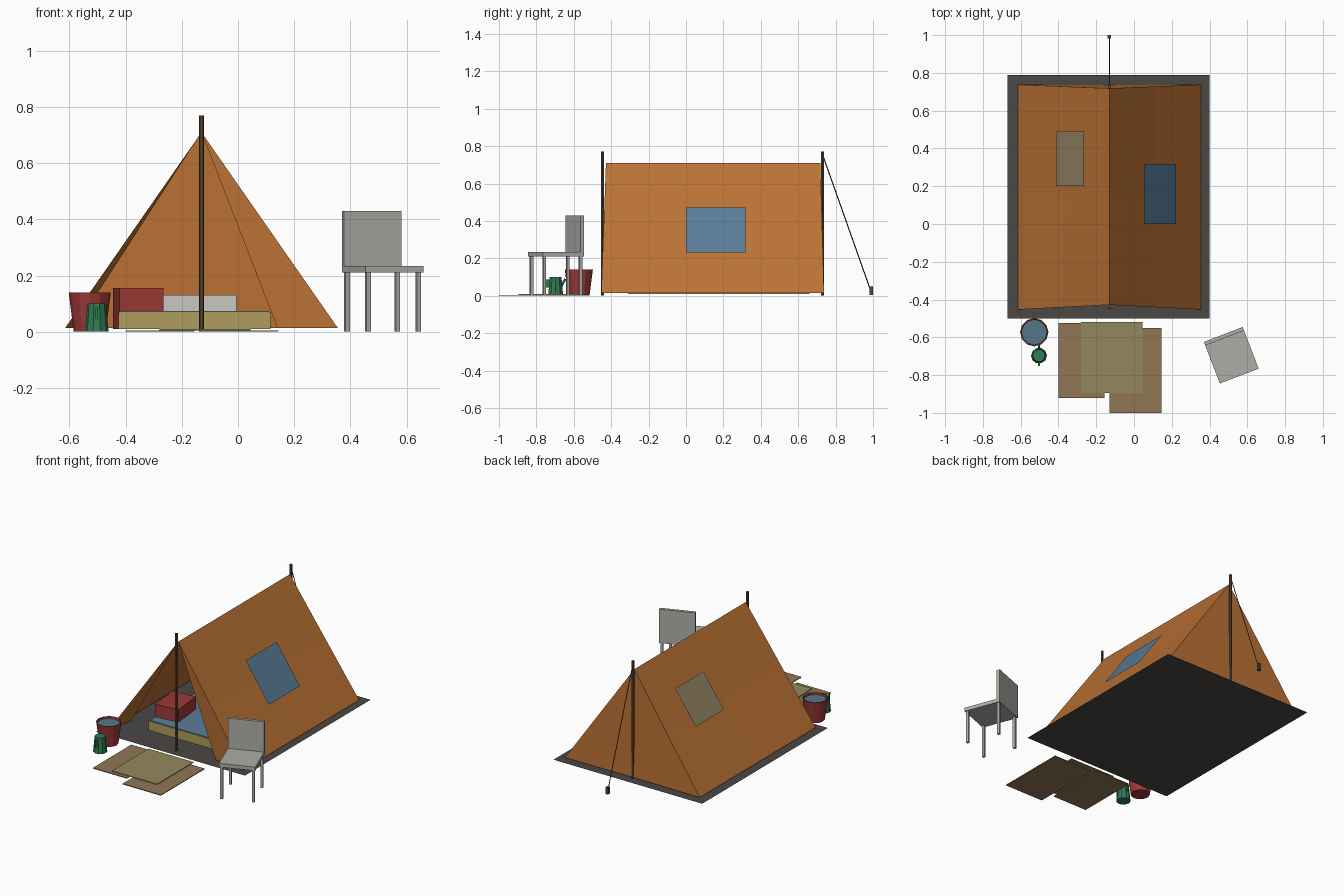
import bpy, math
from mathutils import Vector, Matrix

if "Cube" in bpy.data.objects:
    bpy.data.objects.remove(bpy.data.objects["Cube"])


def mat(name, rgb):
    m = bpy.data.materials.new(name)
    m.diffuse_color = (*rgb, 1)
    m.use_nodes = True
    m.node_tree.nodes["Principled BSDF"].inputs["Base Color"].default_value = m.diffuse_color
    return m


CANVAS = mat("canvas", (0.50, 0.17, 0.035))
SHEET = mat("dark_sheet", (0.07, 0.065, 0.06))
WOOD = mat("dark_wood", (0.09, 0.055, 0.03))
BLUE = mat("blue_cloth", (0.10, 0.21, 0.32))
TAN = mat("tan_cloth", (0.30, 0.23, 0.12))
STRAW = mat("straw", (0.42, 0.34, 0.11))
OLIVE = mat("olive_cloth", (0.29, 0.25, 0.11))
BROWN = mat("brown_cloth", (0.28, 0.18, 0.09))
RED = mat("red_paint", (0.33, 0.04, 0.035))
WATER = mat("water", (0.09, 0.18, 0.25))
GREEN = mat("green_enamel", (0.03, 0.20, 0.09))
GREY = mat("grey_wood", (0.42, 0.42, 0.39))
PALE = mat("pale_cloth", (0.58, 0.57, 0.52))


def mesh(name, verts, faces, m):
    me = bpy.data.meshes.new(name)
    me.from_pydata([tuple(v) for v in verts], [], faces)
    me.materials.append(m)
    ob = bpy.data.objects.new(name, me)
    bpy.context.collection.objects.link(ob)
    return ob


def box(name, x0, x1, y0, y1, z0, z1, m, rot=0.0, pivot=None):
    """Box from its limits, optionally turned about a vertical axis."""
    c = Vector(pivot) if pivot else Vector(((x0 + x1) / 2, (y0 + y1) / 2, 0))
    r = Matrix.Rotation(math.radians(rot), 3, 'Z')
    v = [c + r @ (Vector((x, y, z)) - c) for z in (z0, z1)
         for x, y in ((x0, y0), (x1, y0), (x1, y1), (x0, y1))]
    f = [(3, 2, 1, 0), (4, 5, 6, 7)]
    f += [(i, (i + 1) % 4, (i + 1) % 4 + 4, i + 4) for i in range(4)]
    return mesh(name, v, f, m)


def lathe(name, x, y, profile, n, m, caps=True):
    """Turned part: rings of (radius, height), closed at both ends."""
    v = [(x + r * math.cos(math.tau * i / n), y + r * math.sin(math.tau * i / n), z)
         for r, z in profile for i in range(n)]
    f = [(k * n + i, k * n + (i + 1) % n, (k + 1) * n + (i + 1) % n, (k + 1) * n + i)
         for k in range(len(profile) - 1) for i in range(n)]
    if caps:
        f.append(tuple(reversed(range(n))))
        f.append(tuple(range(len(v) - n, len(v))))
    return mesh(name, v, f, m)


def rod(name, a, b, r, n, m):
    a, b = Vector(a), Vector(b)
    ob = lathe(name, 0, 0, [(r, 0), (r, (b - a).length)], n, m)
    ob.matrix_world = Matrix.Translation(a) @ (b - a).to_track_quat('Z', 'Y').to_matrix().to_4x4()
    return ob


# Tent dimensions
RX, RZ, HALF, BZ = -0.13, 0.71, 0.485, 0.014
RIDGE_F, RIDGE_B = Vector((RX, -0.428, RZ)), Vector((RX, 0.718, RZ))

# Ground sheet
mesh("ground_sheet", [(-0.67, -0.50, .008), (0.40, -0.50, .008), (0.40, 0.79, .008), (-0.67, 0.79, .008)],
     [(0, 1, 2, 3)], SHEET)

# Roof slopes, each a two by two grid with a slight sag in the middle
for side, s in (("left", -1), ("right", 1)):
    base_f = Vector((RX + s * HALF, -0.453, BZ))
    base_b = Vector((RX + s * HALF, 0.738, BZ))
    verts = []
    for t in (0, 0.5, 1):
        a, b = RIDGE_F.lerp(base_f, t), RIDGE_B.lerp(base_b, t)
        verts += [a, (a + b) / 2, b]
    verts[4] += Vector((-s * 0.82, 0, -0.57)) * 0.012
    faces = [(i, i + 1, i + 4, i + 3) for i in (0, 1, 3, 4)]
    mesh(side + "_roof", verts, faces, CANVAS)

# Back wall and front door flaps
mesh("back_wall", [RIDGE_B, (RX - HALF, 0.738, BZ), (RX, 0.735, BZ), (RX + HALF, 0.738, BZ)],
     [(0, 1, 2), (0, 2, 3)], CANVAS)
mesh("right_door_flap", [RIDGE_F, (RX + HALF, -0.453, BZ), (0.14, -0.43, BZ)], [(0, 1, 2)], CANVAS)
mesh("left_door_flap", [RIDGE_F, (RX - HALF, -0.453, BZ), (-0.58, -0.27, BZ)], [(0, 1, 2)], CANVAS)

# Sewn roof patches
for name, xa, za, xb, zb, y0, y1, m in (
        ("right_patch", 0.055, 0.472, 0.222, 0.23, 0.0, 0.318, BLUE),
        ("left_patch", -0.265, 0.535, -0.412, 0.325, 0.20, 0.49, TAN)):
    mesh(name, [(xa, y0, za), (xb, y0, zb), (xb, y1, zb), (xa, y1, za)], [(0, 1, 2, 3)], m)

# Poles, guy line and peg
for name, y in (("front_pole", -0.446), ("back_pole", 0.73)):
    lathe(name, RX, y, [(0.009, 0), (0.009, 0.77)], 6, WOOD)
rod("guy_line", (RX, 0.73, 0.755), (RX, 0.99, 0.02), 0.003, 4, WOOD)
box("tent_peg", RX - .009, RX + .009, 0.981, 1.0, 0.005, 0.05, SHEET)

# Bedding and chest inside the tent
box("mattress", -0.425, 0.115, -0.31, 0.66, 0.01, 0.07, STRAW)
box("blanket", -0.42, 0.11, -0.305, 0.42, 0.07, 0.074, BLUE)
box("pillow", -0.305, -0.005, 0.46, 0.63, 0.07, 0.13, PALE)
box("red_chest", -0.434, -0.276, -0.24, -0.03, 0.01, 0.156, RED, rot=6)

# Mats in front of the entrance
box("left_mat", -0.40, -0.155, -0.92, -0.525, 0.0, 0.005, BROWN)
box("right_mat", -0.13, 0.145, -1.0, -0.55, 0.0, 0.005, BROWN)
box("middle_mat", -0.28, 0.045, -0.895, -0.52, 0.005, 0.009, OLIVE)

# Bucket with water
BX, BY = -0.528, -0.573
lathe("bucket", BX, BY, [(0.057, 0), (0.075, 0.14), (0.069, 0.14), (0.066, 0.12)], 12, RED)
lathe("bucket_water", BX, BY, [(0.066, 0.121), (0.0675, 0.128)], 12, WATER)

# Jug with handle and spout
JX, JY = -0.503, -0.697
lathe("jug", JX, JY, [(0.042, 0), (0.033, 0.10)], 10, GREEN)
box("jug_handle", JX - .005, JX + .005, JY - .055, JY - .032, 0.045, 0.088, GREEN)
rod("jug_spout", (JX, JY + .03, 0.05), (JX, JY + .052, 0.09), 0.006, 5, GREEN)

# Chair, turned about its centre
CX, CY, TURN = 0.515, -0.695, 21
PIV = (CX, CY, 0)
box("chair_seat", CX - .11, CX + .11, CY - .118, CY + .118, 0.21, 0.234, GREY, TURN, PIV)
box("chair_back", CX - .11, CX + .11, CY + .098, CY + .118, 0.234, 0.43, GREY, TURN, PIV)
for fy, sy in (("front", -1), ("back", 1)):
    for fx, sx in (("left", -1), ("right", 1)):
        x, y = CX + sx * .096, CY + sy * .104
        box(f"chair_{fy}_{fx}_leg", x - .008, x + .008, y - .008, y + .008, 0, 0.21, GREY, TURN, PIV)
